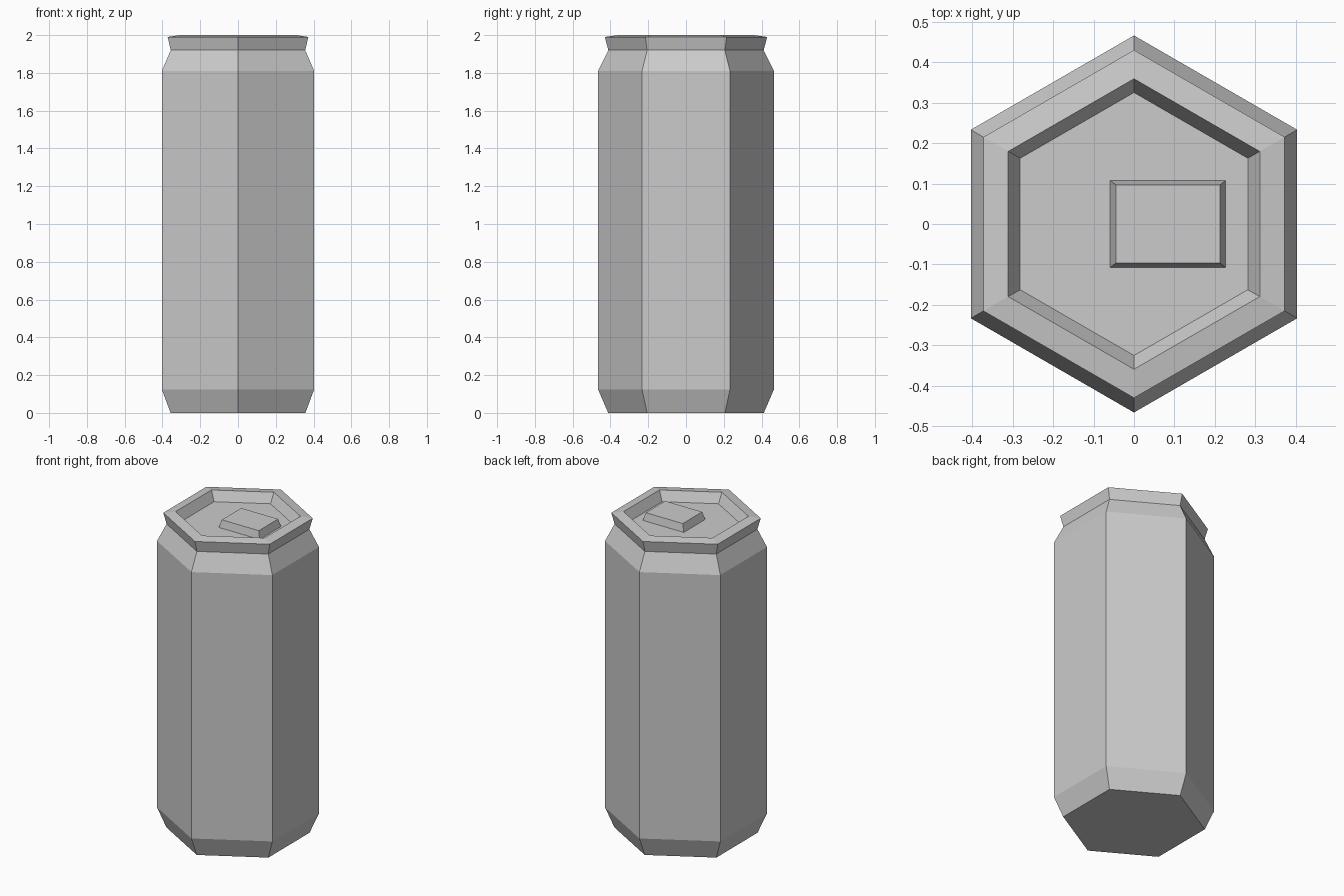
import bpy, bmesh
from math import cos, sin, pi

if "Cube" in bpy.data.objects:
    bpy.data.objects.remove(bpy.data.objects["Cube"])


def loft(name, rings):
    """Skin a stack of equal-sized rings and cap both ends."""
    bm = bmesh.new()
    loops = [[bm.verts.new(p) for p in ring] for ring in rings]
    for a, b in zip(loops, loops[1:]):
        n = len(a)
        for i in range(n):
            j = (i + 1) % n
            bm.faces.new((a[i], a[j], b[j], b[i]))
    bm.faces.new(loops[0][::-1])
    bm.faces.new(loops[-1])
    bmesh.ops.recalc_face_normals(bm, faces=bm.faces)
    mesh = bpy.data.meshes.new(name)
    bm.to_mesh(mesh)
    bm.free()
    obj = bpy.data.objects.new(name, mesh)
    bpy.context.collection.objects.link(obj)
    return obj


def hexagon(r, z):
    return [(r * cos(pi / 2 + k * pi / 3), r * sin(pi / 2 + k * pi / 3), z)
            for k in range(6)]


def rectangle(x0, x1, y, z):
    return [(x0, -y, z), (x1, -y, z), (x1, y, z), (x0, y, z)]


# Can body: base taper, wall, shoulder, flared rim, recessed lid
profile = [(0.412, 0), (0.466, 0.125), (0.466, 1.81), (0.411, 1.92),
           (0.430, 1.99), (0.359, 2.0), (0.325, 1.94)]
loft("can_body", [hexagon(r, z) for r, z in profile])

# Pull tab: bevelled block resting on the lid
loft("pull_tab", [rectangle(-0.06, 0.227, 0.108, 1.938),
                  rectangle(-0.045, 0.213, 0.097, 1.988)])
